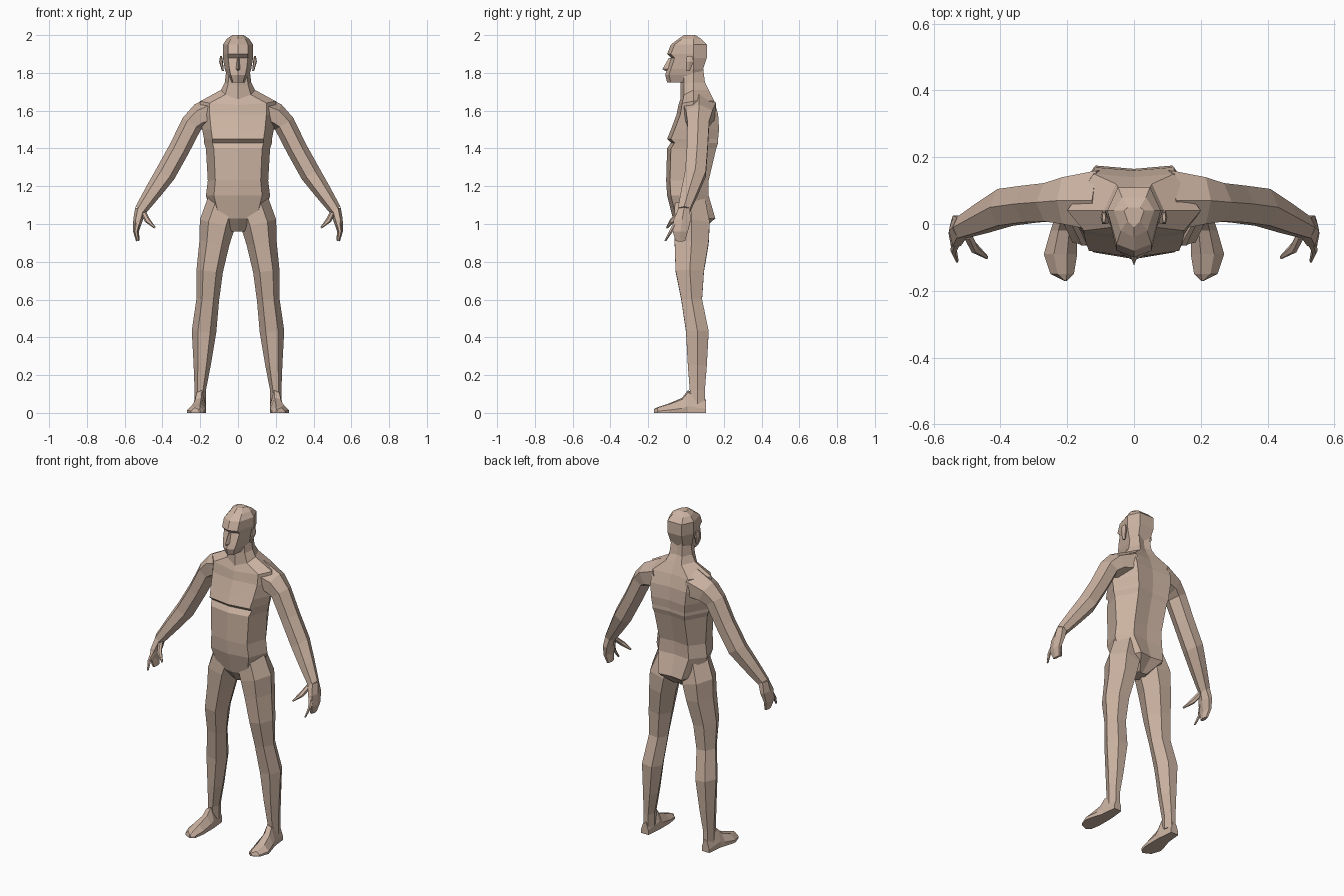
import bpy
import bmesh
from mathutils import Vector

if "Cube" in bpy.data.objects:
    bpy.data.objects.remove(bpy.data.objects["Cube"])

skin = bpy.data.materials.new("tan_skin")
skin.use_nodes = True
tan = (0.6, 0.45, 0.36, 1)
skin.diffuse_color = tan
skin.node_tree.nodes["Principled BSDF"].inputs["Base Color"].default_value = tan


def loft(name, rings, side=1):
    """Skin closed rings of points and cap both ends; side -1 mirrors across x."""
    bm = bmesh.new()
    loops = [[bm.verts.new((x * side, y, z)) for x, y, z in ring] for ring in rings]
    for low, high in zip(loops, loops[1:]):
        for i in range(len(low)):
            bm.faces.new((low[i - 1], low[i], high[i], high[i - 1]))
    bm.faces.new(loops[0])
    bm.faces.new(loops[-1])
    bmesh.ops.recalc_face_normals(bm, faces=bm.faces)
    mesh = bpy.data.meshes.new(name)
    bm.to_mesh(mesh)
    bm.free()
    mesh.materials.append(skin)
    obj = bpy.data.objects.new(name, mesh)
    bpy.context.collection.objects.link(obj)


def trunk_ring(z, width, front, back, drop=0, panel=0.75, groove=0.01):
    """Symmetric eight-sided ring; drop lowers the front, groove marks the spine."""
    half = [
        (width * panel, front + 0.02, z - drop / 2),
        (width, 0.04, z),
        (width * 0.6, back, z),
    ]
    mirrored = [(-x, y, height) for x, y, height in reversed(half)]
    front_centre = (0, front, z - drop)
    back_centre = (0, back - groove, z)
    return [front_centre] + half + [back_centre] + mirrored


def limb(name, path, side):
    """Six-sided tube square to its path; rows are x, y, z, width and, if not round, depth."""
    centres = [Vector(row[:3]) for row in path]
    last = len(path) - 1
    rings = []
    for i, row in enumerate(path):
        along = centres[min(i + 1, last)] - centres[max(i - 1, 0)]
        across = Vector((-along.z, 0, along.x)).normalized() * row[3] / 2
        depth = Vector((0, row[-1] / 2, 0))
        rings.append([
            centres[i] + across,
            centres[i] + across / 2 + depth,
            centres[i] - across / 2 + depth,
            centres[i] - across,
            centres[i] - across / 2 - depth,
            centres[i] + across / 2 - depth,
        ])
    loft(name, rings, side)


def nose_ring(z, half_width, tip):
    base = -0.07
    return [(-half_width, base, z), (half_width, base, z), (0, tip, z)]


def foot_ring(y, inner, outer, top):
    """Flat sole, low side walls and a sloping upper."""
    span = outer - inner
    return [
        (inner, y, 0),
        (outer, y, 0),
        (outer, y, top * 0.3),
        (outer - span * 0.3, y, top * 0.9),
        (inner + span * 0.3, y, top),
        (inner, y, top * 0.4),
    ]


# Torso and neck: height, half width, front, back, front drop
torso = [
    (0.96, 0.04, -0.02, 0.08),
    (1.03, 0.13, -0.07, 0.155),
    (1.15, 0.17, -0.1, 0.12),
    (1.23, 0.16, -0.105, 0.12),
    (1.4, 0.17, -0.1, 0.16),
    (1.43, 0.18, -0.08, 0.17),
    (1.45, 0.18, -0.1, 0.17),
    (1.5, 0.19, -0.08, 0.175),
    (1.58, 0.2, -0.05, 0.17),
    (1.65, 0.2, -0.04, 0.15, 0.02),
    (1.71, 0.09, -0.03, 0.12, 0.05),
    (1.75, 0.07, -0.03, 0.1, 0.02),
    (1.83, 0.06, -0.03, 0.09),
]
loft("torso", [trunk_ring(*row) for row in torso])

# Head, with the eye line set back under the brow
head = [
    (1.75, 0.04, -0.1, 0.05),
    (1.79, 0.06, -0.11, 0.08),
    (1.82, 0.07, -0.1, 0.09),
    (1.88, 0.08, -0.08, 0.11),
    (1.9, 0.08, -0.1, 0.11),
    (1.95, 0.08, -0.08, 0.11),
    (1.98, 0.06, -0.04, 0.08),
    (2, 0.03, -0.01, 0.05),
]
loft("head", [trunk_ring(*row, panel=0.65, groove=0) for row in head])

nose = [(1.88, 0.01, -0.09), (1.82, 0.02, -0.125), (1.81, 0.01, -0.11)]
loft("nose", [nose_ring(*row) for row in nose])

# Paired parts, given for the left side
limbs = {
    "leg": [
        (0.06, 0.02, 1.15, 0.18, 0.15),
        (0.11, 0.03, 1, 0.19, 0.19),
        (0.125, 0.03, 0.9, 0.16, 0.18),
        (0.15, 0.02, 0.75, 0.14, 0.15),
        (0.16, 0.03, 0.6, 0.12, 0.11),
        (0.18, 0.06, 0.43, 0.13, 0.12),
        (0.19, 0.06, 0.25, 0.09, 0.1),
        (0.2, 0.06, 0.12, 0.06, 0.08),
        (0.2, 0.06, 0.04, 0.06, 0.08),
    ],
    "arm": [
        (0.1, 0.07, 1.6, 0.18),
        (0.2, 0.07, 1.57, 0.14),
        (0.245, 0.065, 1.53, 0.115),
        (0.31, 0.06, 1.4, 0.11),
        (0.385, 0.05, 1.265, 0.11),
        (0.45, 0.02, 1.17, 0.09),
        (0.515, -0.01, 1.075, 0.065),
    ],
    "palm": [
        (0.515, -0.01, 1.08, 0.06),
        (0.53, -0.02, 1.02, 0.05, 0.09),
        (0.54, -0.03, 0.96, 0.03, 0.08),
        (0.53, -0.03, 0.91, 0.02, 0.05),
    ],
    "thumb": [
        (0.5, -0.03, 1.06, 0.03),
        (0.48, -0.07, 1.02, 0.03),
        (0.44, -0.1, 0.98, 0.01),
    ],
    "finger": [
        (0.53, -0.05, 1.01, 0.03),
        (0.54, -0.08, 0.96, 0.02),
        (0.53, -0.11, 0.91, 0.01),
    ],
    "ear": [
        (0.08, 0.01, 1.81, 0.01, 0.02),
        (0.09, 0.02, 1.86, 0.02, 0.04),
        (0.09, 0.02, 1.89, 0.01, 0.03),
    ],
}

# Foot from heel to toe: y, inner side, outer side, top
foot = [
    (0.105, 0.18, 0.23, 0.07),
    (0.01, 0.17, 0.24, 0.12),
    (-0.02, 0.17, 0.25, 0.08),
    (-0.09, 0.17, 0.27, 0.05),
    (-0.15, 0.18, 0.25, 0.03),
    (-0.17, 0.2, 0.21, 0.02),
]

for label, side in (("left", 1), ("right", -1)):
    for part, path in limbs.items():
        limb(f"{label}_{part}", path, side)
    loft(f"{label}_foot", [foot_ring(*row) for row in foot], side)
